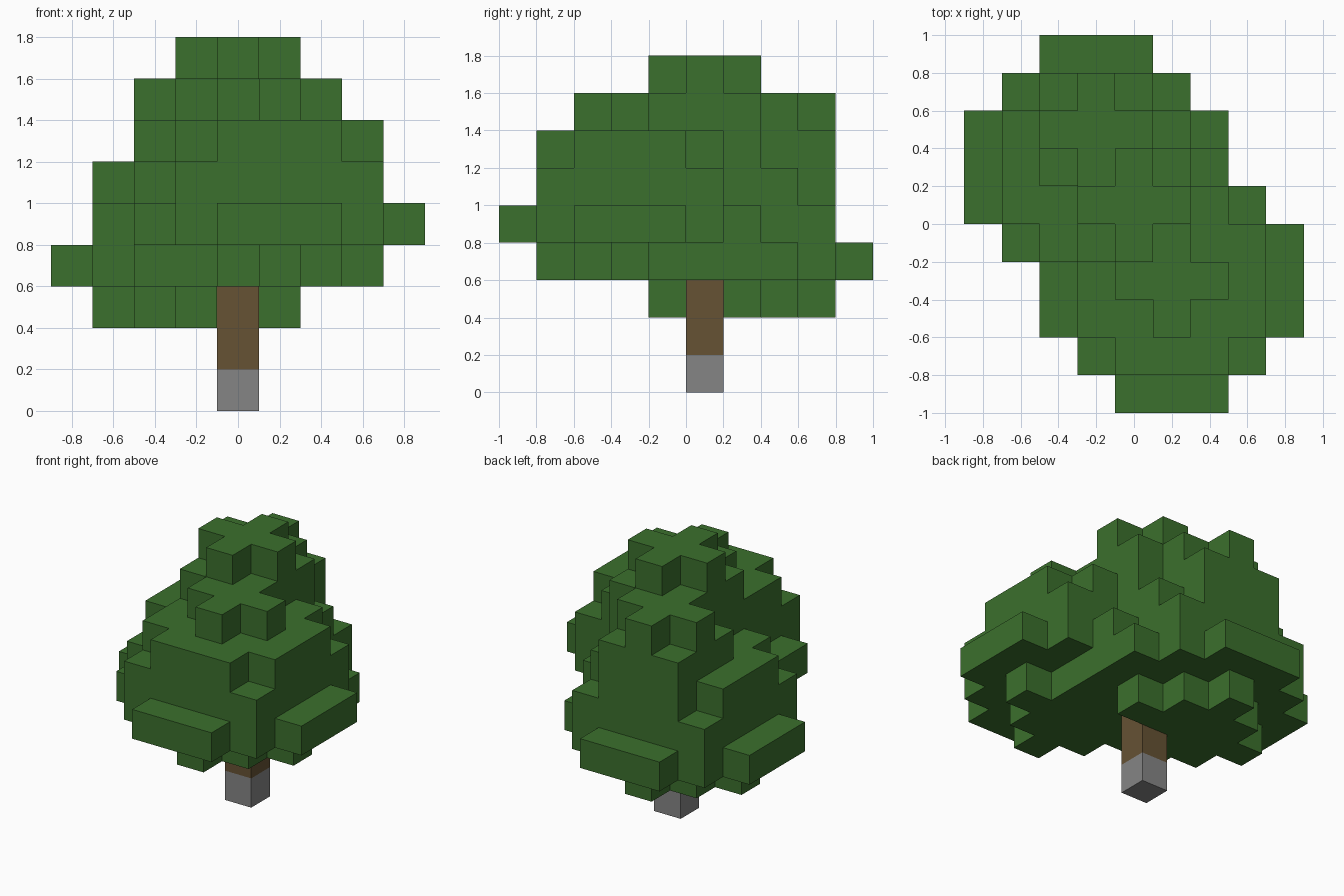
import bpy
import bmesh
import math
from mathutils import Vector

CELL = 0.2

if "Cube" in bpy.data.objects:
    bpy.data.objects.remove(bpy.data.objects["Cube"], do_unlink=True)


def make_material(name, color):
    mat = bpy.data.materials.new(name)
    mat.use_nodes = True
    mat.diffuse_color = (*color, 1)
    mat.node_tree.nodes["Principled BSDF"].inputs["Base Color"].default_value = (*color, 1)
    return mat


leaf_green = make_material("leaf green", (0.044, 0.162, 0.026))
bark_brown = make_material("bark brown", (0.133, 0.084, 0.034))
stone_grey = make_material("stone grey", (0.235, 0.235, 0.235))


def cluster(center, layers):
    """Cells of a round leaf cluster; layers maps level offset to squared radius."""
    cx, cy, cz = center
    return {(cx + dx, cy + dy, cz + dz)
            for dz, limit in layers.items()
            for dx in range(-3, 4) for dy in range(-3, 4)
            if dx * dx + dy * dy <= limit}


def build_cells(name, cells, mat):
    """Skin a set of grid cells with only their outer faces, merged flat."""
    bm = bmesh.new()
    corners = {}

    def vert(key):
        if key not in corners:
            x, y, z = key
            corners[key] = bm.verts.new(((x - 4.5) * CELL, (y - 5) * CELL, z * CELL))
        return corners[key]

    for cell in sorted(cells):
        for axis in range(3):
            u, v = (axis + 1) % 3, (axis + 2) % 3
            for side in (0, 1):
                neighbour = list(cell)
                neighbour[axis] += 2 * side - 1
                if tuple(neighbour) in cells:
                    continue
                loop = []
                for a, b in ((0, 0), (1, 0), (1, 1), (0, 1)):
                    key = list(cell)
                    key[axis] += side
                    key[u] += a
                    key[v] += b
                    loop.append(vert(tuple(key)))
                bm.faces.new(loop if side else loop[::-1])
    bmesh.ops.dissolve_limit(bm, angle_limit=math.radians(1),
                             verts=bm.verts[:], edges=bm.edges[:])
    mesh = bpy.data.meshes.new(name)
    bm.to_mesh(mesh)
    bm.free()
    mesh.materials.append(mat)
    obj = bpy.data.objects.new(name, mesh)
    bpy.context.collection.objects.link(obj)
    return obj


# Trunk column: stone foot and bark above
trunk_x, trunk_y = 4, 5
build_cells("trunk_foot", {(trunk_x, trunk_y, 0)}, stone_grey)
trunk_cells = {(trunk_x, trunk_y, level) for level in (1, 2)}
build_cells("trunk", trunk_cells, bark_brown)

# Crown: two large leaf clusters and two small ones on top
large = {-1: 4, 0: 10, 1: 8, 2: 5, 3: 1}
small = {-1: 2, 0: 2, 1: 1}
crown = (cluster((3, 6, 3), large) | cluster((5, 3, 4), large)
         | cluster((3, 7, 6), small) | cluster((4, 5, 7), small))
build_cells("leaf_crown", crown - trunk_cells, leaf_green)
